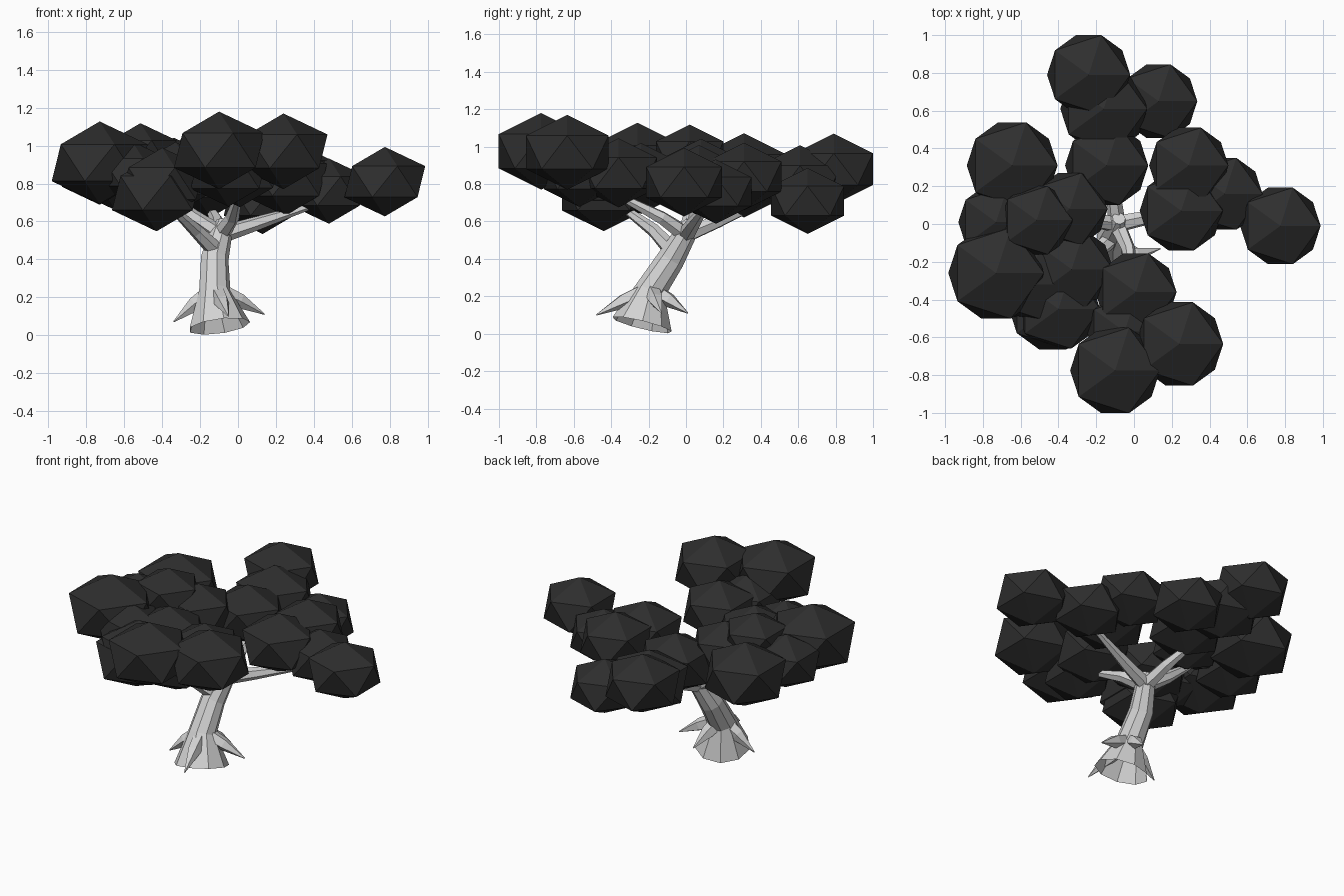
import bpy
import bmesh
import math
from mathutils import Vector

default_cube = bpy.data.objects.get("Cube")
if default_cube:
    bpy.data.objects.remove(default_cube, do_unlink=True)


def make_material(name, colour):
    material = bpy.data.materials.new(name)
    material.use_nodes = True
    material.diffuse_color = colour
    material.node_tree.nodes["Principled BSDF"].inputs["Base Color"].default_value = colour
    return material


bark = make_material("pale grey bark", (0.65, 0.65, 0.65, 1))
leaves = make_material("charcoal leaves", (0.027, 0.027, 0.027, 1))


def add_object(name, bm, material):
    bmesh.ops.recalc_face_normals(bm, faces=bm.faces)
    mesh = bpy.data.meshes.new(name)
    bm.to_mesh(mesh)
    bm.free()
    mesh.materials.append(material)
    obj = bpy.data.objects.new(name, mesh)
    bpy.context.collection.objects.link(obj)
    return obj


def tapered_limb(name, path, radii, sides):
    """Sweep a faceted ring along a path; the starting end stays open."""
    points = [Vector(p) for p in path]
    bm = bmesh.new()
    rings = []
    for i, (point, radius) in enumerate(zip(points, radii)):
        ahead = points[min(i + 1, len(points) - 1)]
        behind = points[max(i - 1, 0)]
        tangent = (ahead - behind).normalized()
        turn = Vector((0, 0, 1)).rotation_difference(tangent)
        ring = []
        for s in range(sides):
            angle = math.tau * s / sides
            offset = Vector((math.cos(angle), math.sin(angle), 0)) * radius
            ring.append(bm.verts.new(point + turn @ offset))
        rings.append(ring)
    for lower, upper in zip(rings, rings[1:]):
        for s in range(sides):
            t = (s + 1) % sides
            bm.faces.new((lower[s], lower[t], upper[t], upper[s]))
    bm.faces.new(rings[-1])
    return add_object(name, bm, bark)


def leaf_clump(name, x, y, z, radius):
    """Slightly squashed icosahedron; radius is its widest horizontal reach."""
    bm = bmesh.new()
    bmesh.ops.create_icosphere(bm, subdivisions=1, radius=1)
    wide = radius / 0.894
    bmesh.ops.scale(bm, vec=(wide, wide, radius * 0.86), verts=bm.verts)
    bmesh.ops.translate(bm, vec=(x, y, z), verts=bm.verts)
    return add_object(name, bm, leaves)


# Leaning trunk with a flared, open foot
tapered_limb(
    "trunk",
    [(-0.1, -0.235, 0.047), (-0.125, -0.19, 0.23), (-0.125, -0.08, 0.4),
     (-0.09, 0, 0.54), (-0.08, 0.03, 0.6)],
    [0.165, 0.085, 0.075, 0.06, 0.035], 9)

# Pointed roots splaying out of the foot
root_start = Vector((-0.12, -0.19, 0.24))
root_tips = {
    "left_root": (0.14, -0.13, 0.11),
    "front_root": (-0.05, -0.48, 0.1),
    "right_root": (-0.34, -0.22, 0.07),
    "back_root": (-0.06, 0.01, 0.11),
}
for name, tip in root_tips.items():
    middle = root_start.lerp(Vector(tip), 0.5) + Vector((0, 0, 0.005))
    tapered_limb(name, [root_start, middle, tip], [0.05, 0.041, 0.003], 5)

# Branches reaching from the trunk into the crown
crotch = (-0.09, 0, 0.53)
branches = {
    "front_right_branch": [(-0.11, -0.07, 0.44), (-0.22, -0.17, 0.55), (-0.4, -0.4, 0.72)],
    "left_branch": [crotch, (0.1, 0.04, 0.59), (0.44, 0.12, 0.7)],
    "back_branch": [crotch, (-0.11, 0.17, 0.6), (-0.17, 0.43, 0.71)],
    "front_branch": [crotch, (-0.03, -0.13, 0.62), (0.01, -0.42, 0.77)],
    "right_branch": [crotch, (-0.24, 0.02, 0.63), (-0.45, 0.04, 0.8)],
}
for name, path in branches.items():
    tapered_limb(name, path, [0.047, 0.037, 0.014], 6)

# Leaf clumps grouped by the side of the crown they belong to: x, y, z, radius
crown = {
    "back": [(-0.24, 0.79, 0.88, 0.22), (0.13, 0.65, 0.71, 0.205),
             (-0.16, 0.61, 0.81, 0.23), (-0.145, 0.31, 0.81, 0.22)],
    "left": [(0.29, 0.31, 0.84, 0.21), (0.25, 0.07, 0.82, 0.22),
             (0.48, 0.16, 0.76, 0.2), (0.775, -0.01, 0.81, 0.213)],
    "front": [(-0.1, -0.775, 0.975, 0.238), (0.24, -0.635, 0.97, 0.232),
              (0.01, -0.36, 0.86, 0.215), (-0.05, -0.57, 0.85, 0.2)],
    "front_right": [(-0.43, -0.44, 0.75, 0.235), (-0.4, -0.45, 0.8, 0.22),
                    (-0.56, -0.32, 0.86, 0.19), (-0.33, -0.24, 0.83, 0.22)],
    "right": [(-0.73, -0.26, 0.91, 0.253), (-0.515, 0.02, 0.955, 0.19),
              (-0.73, 0.01, 0.86, 0.2), (-0.34, 0.08, 0.87, 0.2),
              (-0.645, 0.31, 0.865, 0.24)],
}
for side, clumps in crown.items():
    for number, clump in enumerate(clumps, 1):
        leaf_clump(f"{side}_leaf_clump_{number}", *clump)
